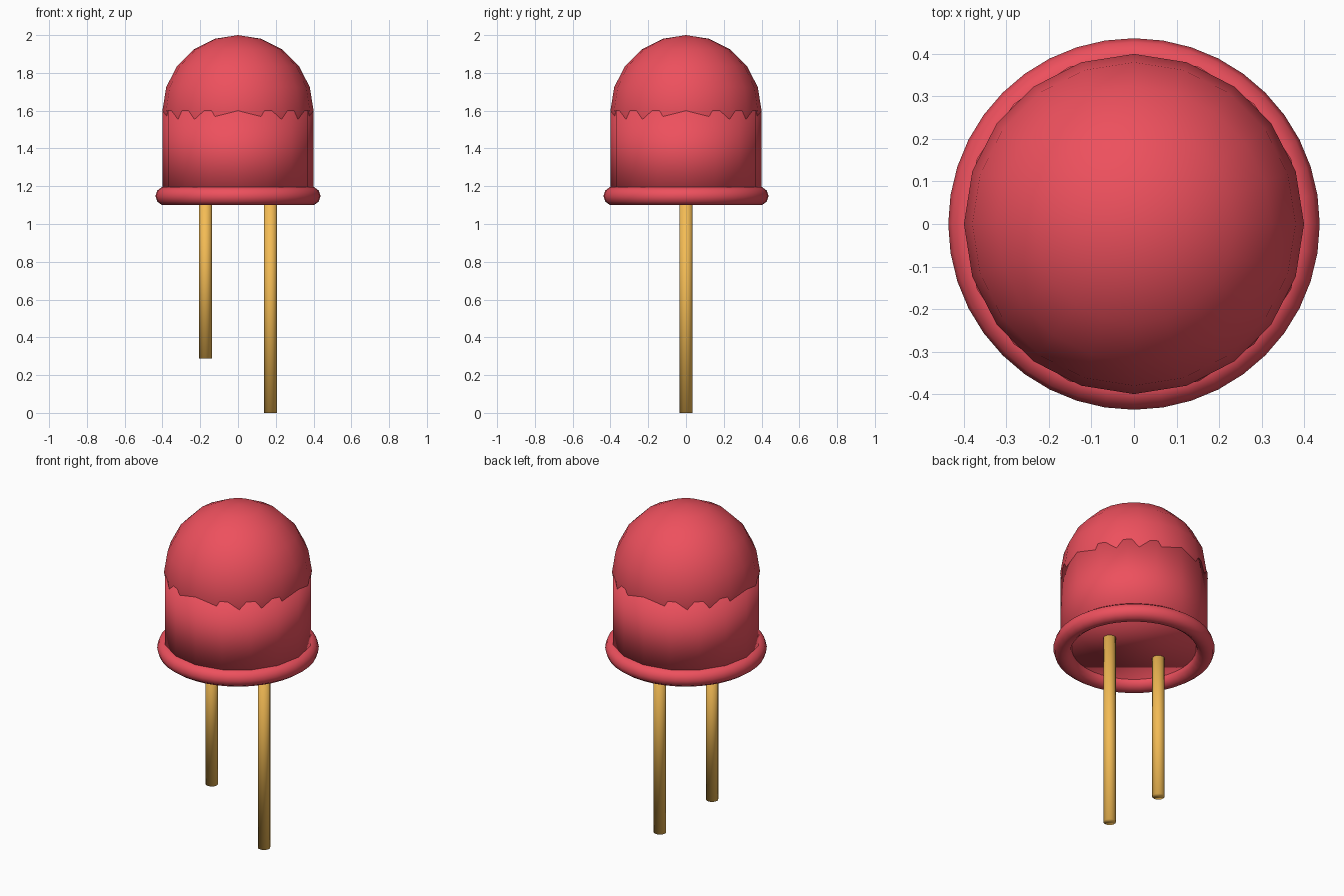
import bpy

if "Cube" in bpy.data.objects:
    bpy.data.objects.remove(bpy.data.objects["Cube"])


def make_material(name, color):
    mat = bpy.data.materials.new(name)
    mat.diffuse_color = color
    mat.use_nodes = True
    mat.node_tree.nodes["Principled BSDF"].inputs["Base Color"].default_value = mat.diffuse_color
    return mat


red = make_material("red_lens", (0.85, 0.08, 0.11, 1))
gold = make_material("gold_metal", (0.90, 0.50, 0.09, 1))


def finish(name, mat):
    obj = bpy.context.object
    obj.name = name
    obj.data.materials.append(mat)
    bpy.ops.object.shade_smooth()
    return obj


def cylinder(name, x, radius, bottom, top, sides, mat):
    bpy.ops.mesh.primitive_cylinder_add(
        vertices=sides, radius=radius, depth=top - bottom,
        location=(x, 0, (bottom + top) / 2))
    return finish(name, mat)


# Rounded dome, its equator meeting the top of the body
bpy.ops.mesh.primitive_uv_sphere_add(
    segments=20, ring_count=10, radius=0.4, location=(0, 0, 1.6))
finish("dome", red)

# Straight lens body, closed inside the rim
cylinder("body", 0, 0.4, 1.148, 1.6, 16, red)

# Rounded rim around the base
bpy.ops.mesh.primitive_torus_add(
    major_segments=40, minor_segments=10, major_radius=0.387,
    minor_radius=0.05, location=(0, 0, 1.148))
finish("base_rim", red)

# Two wire legs, one shorter than the other
for name, x, bottom in (("short_leg", -0.172, 0.287), ("long_leg", 0.172, 0.0)):
    cylinder(name, x, 0.034, bottom, 1.2, 16, gold)
